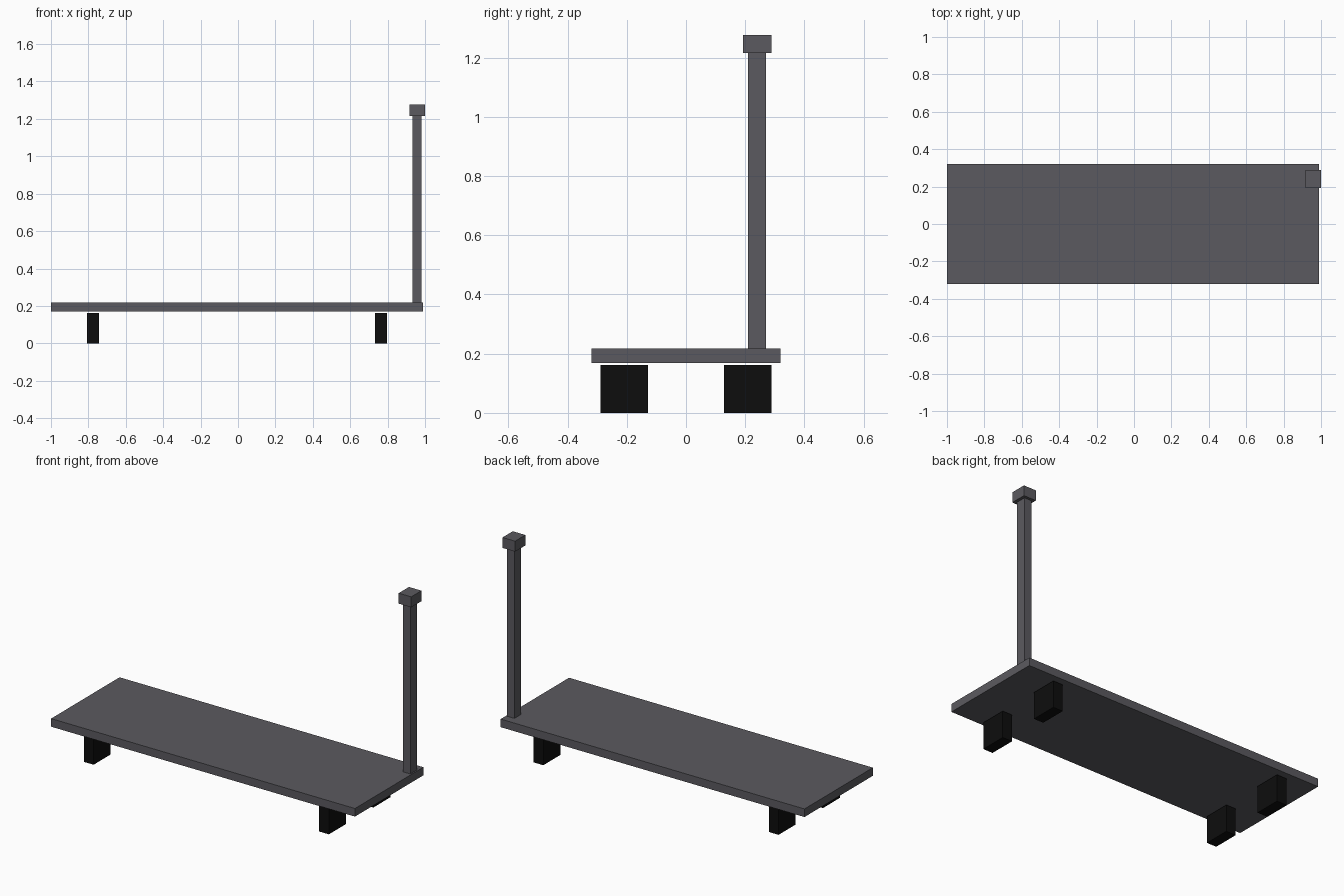
import bpy

if "Cube" in bpy.data.objects:
    bpy.data.objects.remove(bpy.data.objects["Cube"], do_unlink=True)


def material(name, rgb):
    m = bpy.data.materials.new(name)
    m.use_nodes = True
    m.diffuse_color = (*rgb, 1)
    m.node_tree.nodes["Principled BSDF"].inputs["Base Color"].default_value = (*rgb, 1)
    return m


def box(name, x, y, z, mat):
    """Box spanning the (low, high) ranges x, y and z."""
    bpy.ops.mesh.primitive_cube_add(size=1, location=[(a + b) / 2 for a, b in (x, y, z)])
    ob = bpy.context.object
    ob.name = name
    ob.scale = [b - a for a, b in (x, y, z)]
    bpy.ops.object.transform_apply(location=False, rotation=False, scale=True)
    ob.data.materials.append(mat)
    return ob


grey = material("dark grey", (0.105, 0.102, 0.115))
black = material("black", (0.004, 0.004, 0.004))

# Flat deck
box("deck", (-1.0, 0.99), (-0.32, 0.32), (0.169, 0.217), grey)

# Upright handle with a square knob, at the rear left corner
box("handle_post", (0.934, 0.982), (0.209, 0.271), (0.217, 1.215), grey)
box("handle_knob", (0.918, 1.0), (0.192, 0.288), (1.215, 1.277), grey)

# Four blocky wheels, just clear of the deck
for end, cx in (("right", -0.776), ("left", 0.765)):
    for side, cy in (("front", -0.208), ("back", 0.208)):
        box(f"wheel_{side}_{end}", (cx - 0.032, cx + 0.032),
            (cy - 0.08, cy + 0.08), (0.0, 0.161), black)
